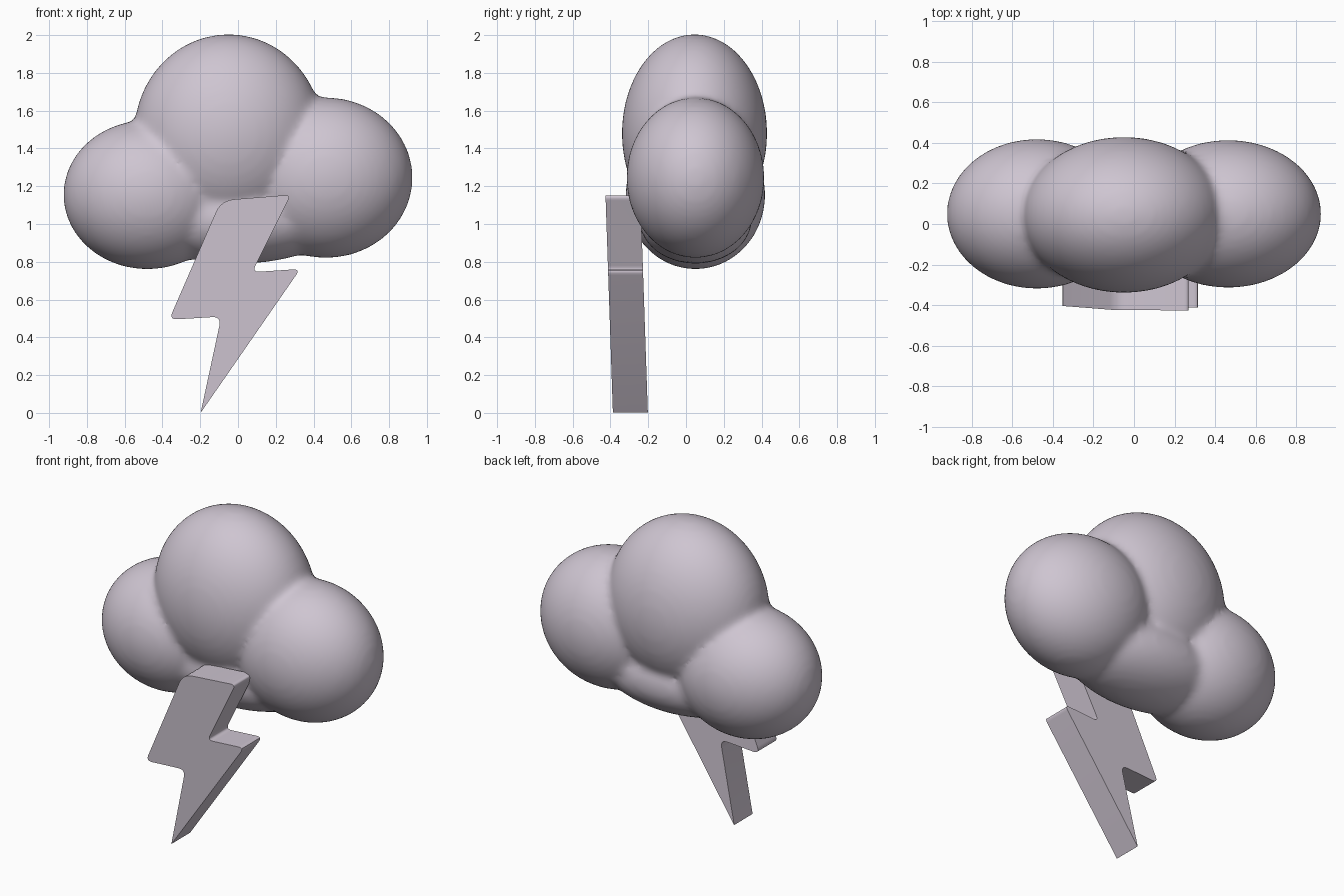
import bpy
import bmesh
import math
from mathutils import Vector

old = bpy.data.objects.get("Cube")
if old:
    bpy.data.objects.remove(old, do_unlink=True)

# One pale lilac clay colour for everything
COLOUR = (0.62, 0.56, 0.64, 1)
mat = bpy.data.materials.new("pale_lilac")
mat.use_nodes = True
mat.diffuse_color = COLOUR
bsdf = next(n for n in mat.node_tree.nodes if n.type == 'BSDF_PRINCIPLED')
bsdf.inputs["Base Color"].default_value = COLOUR
bsdf.inputs["Roughness"].default_value = 0.6


def make_object(name, bm):
    mesh = bpy.data.meshes.new(name)
    bm.to_mesh(mesh)
    bm.free()
    mesh.materials.append(mat)
    obj = bpy.data.objects.new(name, mesh)
    bpy.context.collection.objects.link(obj)
    return obj


def activate(obj):
    bpy.ops.object.select_all(action='DESELECT')
    obj.select_set(True)
    bpy.context.view_layer.objects.active = obj


# Cloud: overlapping ellipsoid puffs (centre, radii) fused into one soft skin
PUFFS = [
    ((-0.05, 0.045, 1.48), (0.50, 0.385, 0.525)),   # crown
    ((-0.48, 0.05, 1.155), (0.445, 0.37, 0.395)),   # right puff
    ((0.465, 0.05, 1.245), (0.46, 0.365, 0.425)),   # left puff
    ((0.0, 0.05, 1.03), (0.55, 0.30, 0.24)),        # belly
]
bm = bmesh.new()
for centre, radii in PUFFS:
    ball = bmesh.ops.create_uvsphere(bm, u_segments=64, v_segments=32, radius=1)
    bmesh.ops.scale(bm, vec=radii, verts=ball["verts"])
    bmesh.ops.translate(bm, vec=centre, verts=ball["verts"])
cloud = make_object("cloud", bm)
remesh = cloud.modifiers.new("fuse", 'REMESH')
remesh.mode = 'VOXEL'
remesh.voxel_size = 0.02
remesh.use_smooth_shade = True
soften = cloud.modifiers.new("soften", 'SMOOTH')
soften.factor = 0.5
soften.iterations = 14
activate(cloud)
for modifier in ("fuse", "soften"):
    bpy.ops.object.modifier_apply(modifier=modifier)
bpy.ops.object.shade_smooth()

# Lightning bolt: outline corners (x, z, rounding), clockwise from the top left
CORNERS = [
    (-0.09, 1.125, 0.07), (0.28, 1.155, 0.035), (0.075, 0.745, 0.04),
    (0.33, 0.762, 0.04), (-0.198, 0, 0.006), (-0.088, 0.51, 0.05),
    (-0.365, 0.493, 0.045),
]
THICKNESS = 0.185


def rounded_outline(corners, steps=6):
    """Replace each corner by a short curve between its two edges."""
    points = []
    for i, (x, z, r) in enumerate(corners):
        p = Vector((x, z))
        before = Vector(corners[i - 1][:2])
        after = Vector(corners[(i + 1) % len(corners)][:2])
        a = p + (before - p).normalized() * r
        b = p + (after - p).normalized() * r
        for k in range(steps + 1):
            t = k / steps
            points.append(a * (1 - t) ** 2 + p * 2 * t * (1 - t) + b * t ** 2)
    return points


bm = bmesh.new()
# The bolt leans slightly forward at the top
front = bm.faces.new([bm.verts.new((p.x, -0.387 - 0.034 * p.y, p.y))
                      for p in rounded_outline(CORNERS)])
block = bmesh.ops.extrude_face_region(bm, geom=[front])
moved = [g for g in block["geom"] if isinstance(g, bmesh.types.BMVert)]
bmesh.ops.translate(bm, vec=(0, THICKNESS, 0), verts=moved)
bmesh.ops.recalc_face_normals(bm, faces=bm.faces)
bolt = make_object("lightning_bolt", bm)
activate(bolt)
bpy.ops.object.shade_smooth_by_angle(angle=math.radians(35))
